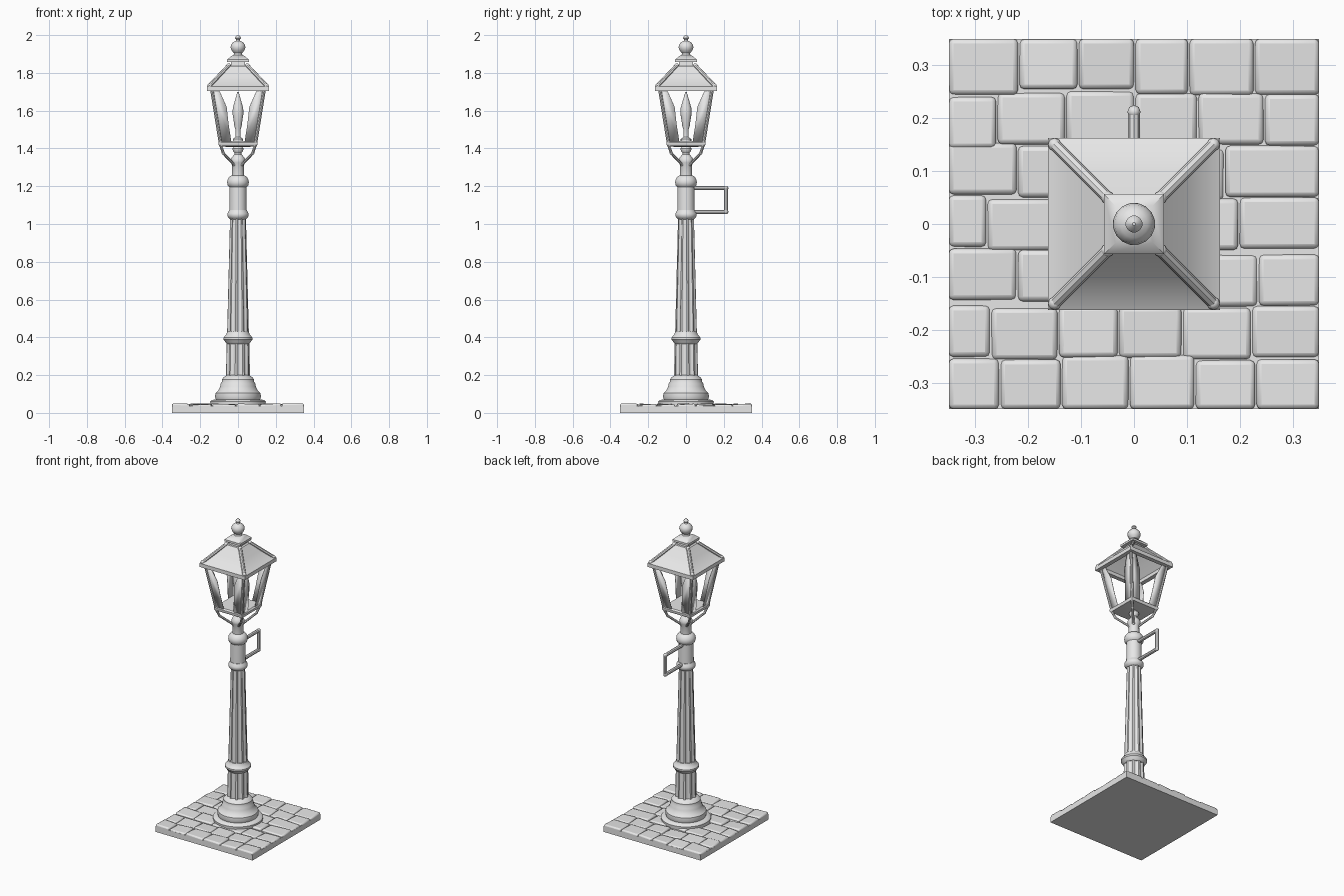
import bpy, bmesh, math, random
from mathutils import Vector

if "Cube" in bpy.data.objects:
    bpy.data.objects.remove(bpy.data.objects["Cube"])

random.seed(4)
ROOT2 = math.sqrt(2)
grey = bpy.data.materials.new("light_grey")
grey.diffuse_color = (0.8, 0.8, 0.8, 1)
grey.use_nodes = True
grey.node_tree.nodes["Principled BSDF"].inputs["Base Color"].default_value = grey.diffuse_color


def finish(name, bm, angle=35, bevel=0):
    bmesh.ops.recalc_face_normals(bm, faces=bm.faces)
    mesh = bpy.data.meshes.new(name)
    bm.to_mesh(mesh)
    bm.free()
    ob = bpy.data.objects.new(name, mesh)
    bpy.context.collection.objects.link(ob)
    mesh.materials.append(grey)
    if bevel:
        mod = ob.modifiers.new("bevel", 'BEVEL')
        mod.width, mod.segments = bevel, 2
    for o in bpy.context.selected_objects:
        o.select_set(False)
    ob.select_set(True)
    bpy.context.view_layer.objects.active = ob
    bpy.ops.object.shade_smooth_by_angle(angle=math.radians(angle))
    return ob


def lathe(name, profile, n=24, flutes=None, closed=False, bevel=0):
    """Sweep (radius, z) points round z; n=4 gives a square of that half width."""
    bm = bmesh.new()
    rings = []
    for r, z in profile:
        ring = []
        for i in range(n):
            a = 2 * math.pi * (i + 0.5) / n
            k = ROOT2 if n == 4 else 1
            if flutes:
                k = flutes[i % len(flutes)]
            ring.append(bm.verts.new((r * k * math.cos(a), r * k * math.sin(a), z)))
        rings.append(ring)
    pairs = list(zip(rings, rings[1:]))
    if closed:
        pairs.append((rings[-1], rings[0]))
    for lo, hi in pairs:
        for i in range(n):
            j = (i + 1) % n
            bm.faces.new((lo[i], lo[j], hi[j], hi[i]))
    if not closed:
        bm.faces.new(rings[0])
        bm.faces.new(rings[-1])
    return finish(name, bm, bevel=bevel)


def rod(name, points, r, n=8):
    """Straight rods joined along points, with a ball at each joint."""
    bm = bmesh.new()
    pts = [Vector(p) for p in points]
    for a, b in zip(pts, pts[1:]):
        made = bmesh.ops.create_cone(bm, cap_ends=True, segments=n, radius1=r, radius2=r,
                                     depth=(b - a).length)["verts"]
        turn = (b - a).to_track_quat('Z', 'Y')
        for v in made:
            v.co = turn @ v.co + (a + b) / 2
    for p in pts:
        made = bmesh.ops.create_uvsphere(bm, u_segments=8, v_segments=6, radius=r * 1.15)["verts"]
        for v in made:
            v.co += p
    return finish(name, bm)


def block(bm, x0, x1, y0, y1, z0, z1, tilt=0.0):
    verts = bmesh.ops.create_cube(bm, size=1)["verts"]
    for v in verts:
        top = v.co.z > 0
        v.co = ((x0, x1)[v.co.x > 0], (y0, y1)[v.co.y > 0],
                z1 + random.uniform(-tilt, tilt) if top else z0)


# Paving: slab plus staggered rows of cobbles
bm = bmesh.new()
block(bm, -0.35, 0.35, -0.35, 0.35, 0, 0.036)
finish("paving_slab", bm)
bm = bmesh.new()
for row in range(7):
    y0 = -0.35 + row * 0.1
    x = -0.35
    while x < 0.349:
        w = random.uniform(0.095, 0.135)
        if x == -0.35 and row % 2:
            w *= 0.7
        x1 = x + w if x + w < 0.29 else 0.35
        dy = random.uniform(-0.007, 0.007)
        lo = y0 + (dy if row else 0)
        hi = y0 + 0.1 + (dy if row < 6 else 0)
        block(bm, x, x1 - (0.003 if x1 < 0.35 else 0), lo, hi - (0.003 if row < 6 else 0),
              0.015, 0.046, 0.005)
        x = x1
finish("cobblestones", bm, angle=50, bevel=0.009)

# Post: moulded foot, two fluted shafts, collars and neck
lathe("post_foot", [(0.145, 0.03), (0.148, 0.06), (0.14, 0.068), (0.118, 0.072), (0.122, 0.085),
                    (0.12, 0.105), (0.105, 0.118), (0.095, 0.14), (0.092, 0.155), (0.086, 0.165),
                    (0.086, 0.178), (0.075, 0.19), (0.06, 0.2)], 32)
GROOVE = (1, 1, 0.87, 0.87)
lathe("lower_shaft", [(0.064, 0.18), (0.06, 0.38)], 40, GROOVE)
lathe("lower_collar", [(0.058, 0.365), (0.066, 0.372), (0.07, 0.38), (0.077, 0.388), (0.077, 0.398),
                       (0.07, 0.407), (0.062, 0.415), (0.058, 0.43)])
lathe("main_shaft", [(0.058, 0.41), (0.042, 1.04)], 40, GROOVE)
lathe("middle_collar", [(0.042, 1.025), (0.05, 1.032), (0.057, 1.042), (0.057, 1.056),
                        (0.05, 1.066), (0.047, 1.075)])
lathe("upper_shaft", [(0.046, 1.06), (0.045, 1.21)])
lathe("upper_collar", [(0.045, 1.195), (0.055, 1.205), (0.058, 1.22), (0.056, 1.235),
                       (0.046, 1.25), (0.034, 1.258)])
lathe("neck", [(0.033, 1.24), (0.031, 1.31), (0.038, 1.325), (0.039, 1.34), (0.032, 1.355),
               (0.019, 1.368), (0.018, 1.375), (0.028, 1.388), (0.029, 1.4), (0.02, 1.415),
               (0.02, 1.425)], 16)

# Ladder bar loop on the back
rod("ladder_bar", [(0, 0.03, 1.19), (0, 0.212, 1.19), (0, 0.212, 1.064), (0, 0.03, 1.064)], 0.011)

# Lantern tray, corner posts, supports and jagged pane remnants
lathe("lantern_tray", [(0.06, 1.408), (0.098, 1.414), (0.102, 1.422), (0.102, 1.432),
                       (0.094, 1.44)], 4)
for sx in (-1, 1):
    for sy in (-1, 1):
        rod("lantern_corner_post", [(sx * 0.094, sy * 0.094, 1.435),
                                    (sx * 0.138, sy * 0.138, 1.71)], 0.009)
        rod("lantern_support", [(sx * 0.094, sy * 0.094, 1.422), (sx * 0.078, sy * 0.078, 1.375),
                                (sx * 0.022, sy * 0.022, 1.315)], 0.0075)
        rod("roof_ridge", [(sx * 0.15, sy * 0.15, 1.732), (sx * 0.05, sy * 0.05, 1.838)], 0.011)
bm = bmesh.new()
for side in range(4):
    c, s = math.cos(side * math.pi / 2), math.sin(side * math.pi / 2)
    for m in (-1, 1):
        ring = []
        for u, z in ((0.094, 1.435), (0.035, 1.435), (0.05, 1.53), (0.06, 1.62), (0.1, 1.71),
                     (0.138, 1.71)):
            d = 0.094 + (z - 1.435) * 0.16
            ring.append(bm.verts.new((m * u * c + d * s, m * u * s - d * c, z)))
        bm.faces.new(ring)
panes = finish("pane_remnants", bm)
solid = panes.modifiers.new("thickness", 'SOLIDIFY')
solid.thickness = 0.003

# Burner and flame
lathe("burner", [(0.028, 1.435), (0.028, 1.45), (0.014, 1.46), (0.014, 1.5), (0.02, 1.52),
                 (0.024, 1.55), (0.03, 1.585), (0.028, 1.615), (0.018, 1.65), (0.009, 1.68),
                 (0.004, 1.7)], 14)

# Hollow roof, vent cap and finial
lathe("roof", [(0.163, 1.703), (0.163, 1.727), (0.145, 1.737), (0.1, 1.783), (0.053, 1.837),
               (0.03, 1.837), (0.03, 1.825), (0.09, 1.775), (0.135, 1.725), (0.135, 1.703)],
      4, closed=True)
lathe("vent_neck", [(0.04, 1.82), (0.036, 1.862)], 4)
lathe("vent_cap", [(0.057, 1.857), (0.057, 1.87), (0.035, 1.89), (0.022, 1.895)], 4)
lathe("finial", [(0.03, 1.88), (0.022, 1.9), (0.022, 1.905), (0.034, 1.918), (0.04, 1.935),
                 (0.037, 1.95), (0.026, 1.963), (0.012, 1.97), (0.01, 1.977), (0.016, 1.984),
                 (0.012, 1.992), (0.003, 2.0)], 16)
